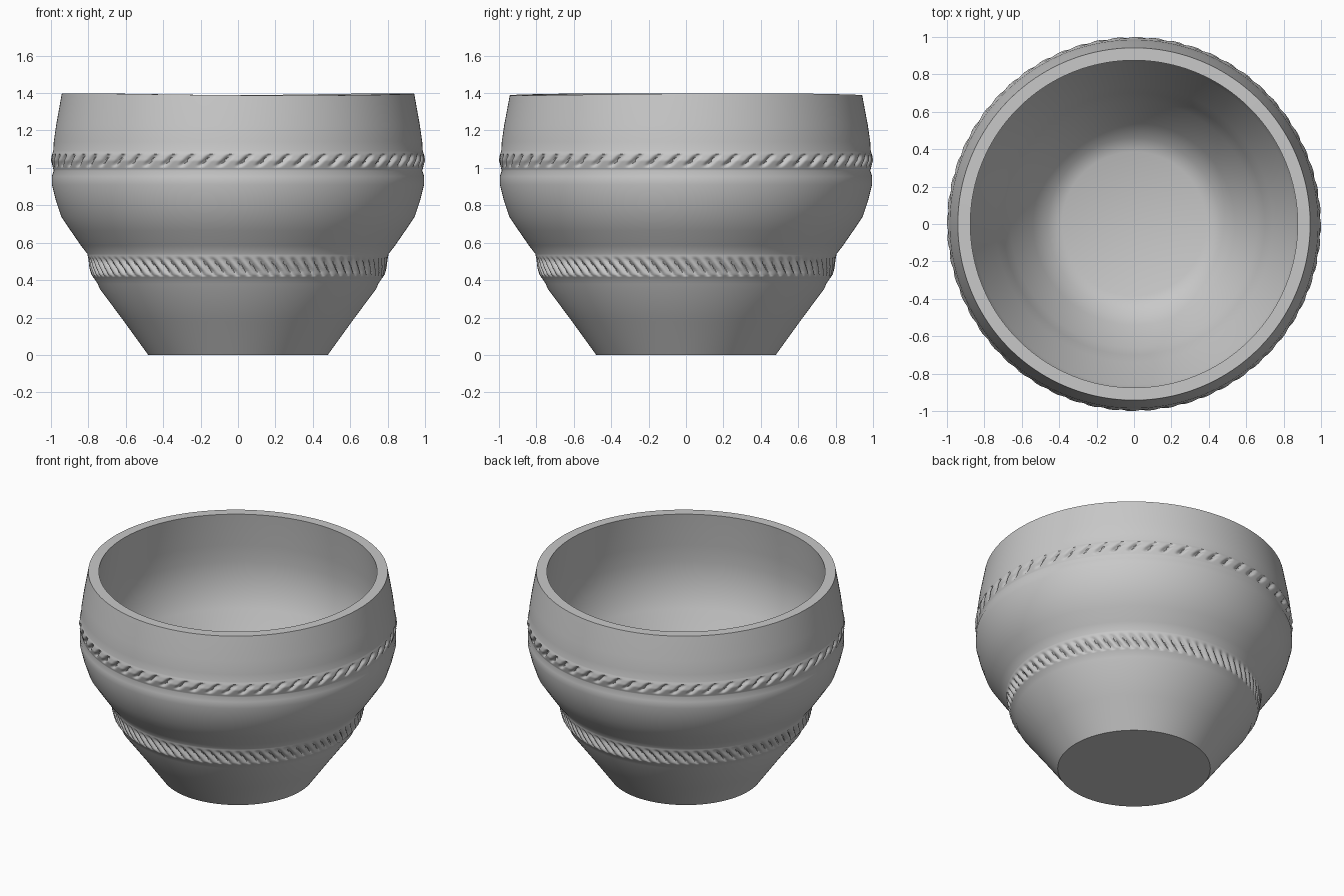
import bpy, bmesh, math

cube = bpy.data.objects.get("Cube")
if cube:
    bpy.data.objects.remove(cube, do_unlink=True)

SEGMENTS = 720

clay = bpy.data.materials.new("grey clay")
clay.use_nodes = True
clay.diffuse_color = (0.58, 0.58, 0.58, 1)
clay.node_tree.nodes["Principled BSDF"].inputs["Base Color"].default_value = clay.diffuse_color

# Wall sections as (radius, height), from the foot up and from the floor up
outer = [(0.48, 0), (0.61, 0.18), (0.74, 0.355), (0.75, 0.38), (0.77, 0.41), (0.785, 0.43),
         (0.795, 0.47), (0.80, 0.51), (0.805, 0.54), (0.84, 0.585), (0.895, 0.665),
         (0.945, 0.74), (0.975, 0.83), (0.995, 0.91), (0.995, 0.955), (0.985, 0.985),
         (0.992, 1.01), (1.0, 1.04), (0.995, 1.07), (0.988, 1.09), (0.985, 1.14),
         (0.972, 1.23), (0.942, 1.393)]
inner = [(0.385, 0.06), (0.46, 0.09), (0.54, 0.18), (0.66, 0.36), (0.70, 0.44), (0.74, 0.54),
         (0.86, 0.74), (0.91, 0.9), (0.915, 1.04), (0.905, 1.16), (0.875, 1.393)]

# Rope bands: low edge, high edge, strand count, lean, depth, sharpness
bands = [(0.42, 0.52, 80, 1, 0.022, 2), (1.005, 1.075, 60, -1, 0.022, 4)]


def refine(profile):
    """Add rows inside the rope bands so that the strands are well formed."""
    rows = [profile[0]]
    for (r0, z0), (r1, z1) in zip(profile, profile[1:]):
        in_band = any(z1 > b[0] and z0 < b[1] for b in bands)
        steps = 4 if in_band else 1
        for i in range(1, steps + 1):
            t = i / steps
            rows.append((r0 + (r1 - r0) * t, z0 + (z1 - z0) * t))
    return rows


def rope_cut(angle, z):
    """Depth of the slanted notches at a point of the outer wall."""
    for low, high, count, lean, depth, sharp in bands:
        if low < z < high:
            window = math.sin(math.pi * (z - low) / (high - low)) ** 0.7
            phase = count * (angle + lean * (z - low))
            return depth * window * (0.5 + 0.5 * math.cos(phase)) ** sharp
    return 0.0


def ring(bm, r, z, carved):
    verts = []
    for i in range(SEGMENTS):
        a = math.tau * i / SEGMENTS
        radius = r - (rope_cut(a, z) if carved else 0)
        # Hand-made unevenness of the lip
        lip = max(0, (z - 1.2) / 0.2)
        height = z + 0.006 * lip * math.sin(2 * a + 0.9)
        verts.append(bm.verts.new((radius * math.cos(a), radius * math.sin(a), height)))
    return verts


def bridge(bm, lower, upper):
    for i in range(SEGMENTS):
        j = (i + 1) % SEGMENTS
        bm.faces.new((lower[i], lower[j], upper[j], upper[i]))


# Bowl: outer wall, lip, inner wall, floor and underside
bm = bmesh.new()
rings = [ring(bm, r, z, True) for r, z in refine(outer)]
rings += [ring(bm, r, z, False) for r, z in reversed(inner)]
for lower, upper in zip(rings, rings[1:]):
    bridge(bm, lower, upper)
bm.faces.new(list(reversed(rings[0])))
bm.faces.new(rings[-1])

mesh = bpy.data.meshes.new("bowl")
bm.to_mesh(mesh)
bm.free()
mesh.materials.append(clay)
bowl = bpy.data.objects.new("bowl", mesh)
bpy.context.collection.objects.link(bowl)

bpy.context.view_layer.objects.active = bowl
bowl.select_set(True)
bpy.ops.object.shade_smooth_by_angle(angle=math.radians(50))
